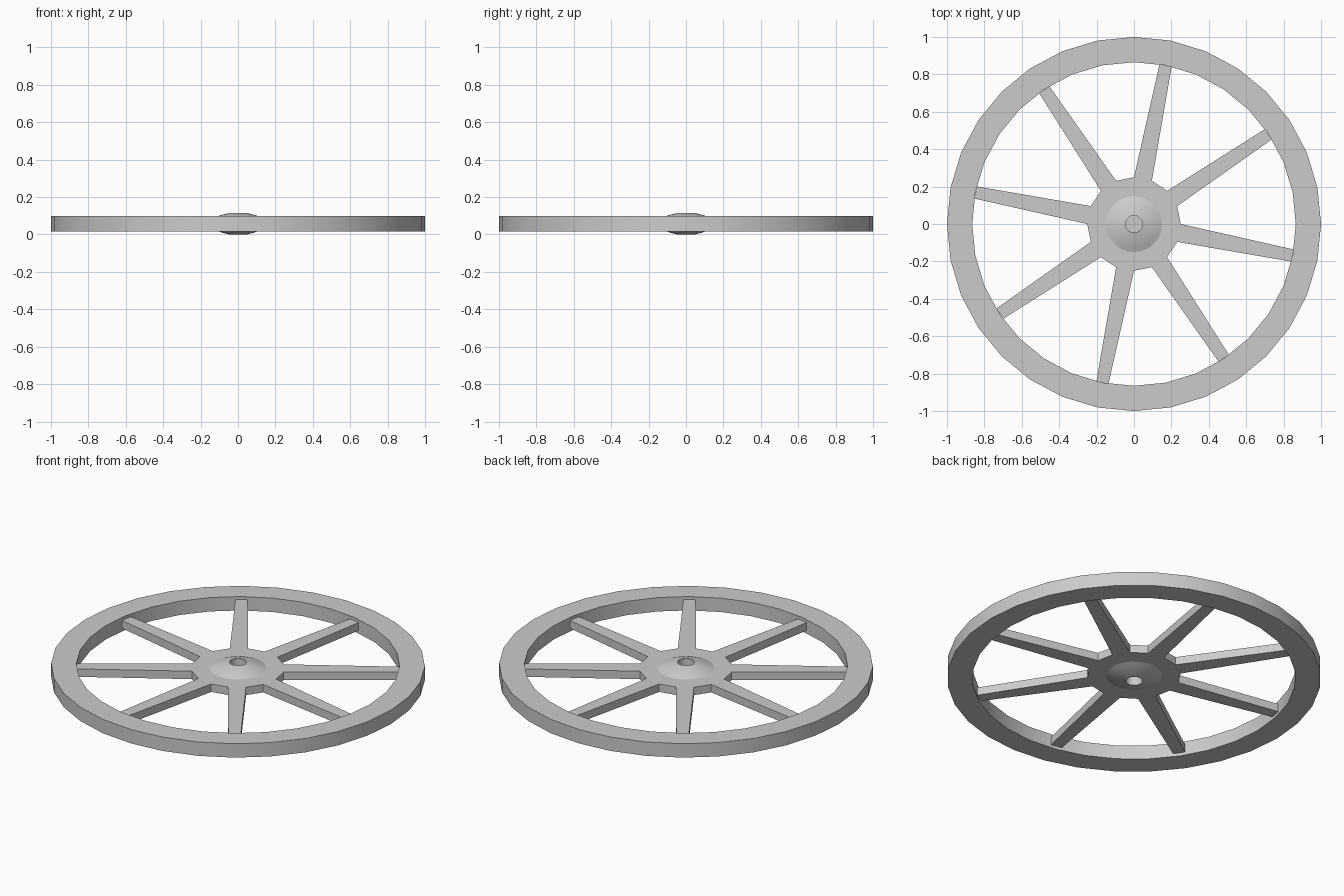
import bpy, bmesh
from math import cos, sin, pi, radians
from mathutils import Vector

cube = bpy.data.objects.get("Cube")
if cube:
    bpy.data.objects.remove(cube, do_unlink=True)

GREY = (0.6, 0.6, 0.6, 1)
grey = bpy.data.materials.new("plain grey")
grey.use_nodes = True
grey.diffuse_color = GREY
grey.node_tree.nodes["Principled BSDF"].inputs["Base Color"].default_value = GREY

MID = 0.0575      # mid plane of the wheel
HALF_RIM = 0.041
HALF_SPOKE = 0.0235
SPOKES = 8


def finish(name, bm, angle=30):
    bmesh.ops.remove_doubles(bm, verts=bm.verts, dist=1e-5)
    bmesh.ops.recalc_face_normals(bm, faces=bm.faces)
    mesh = bpy.data.meshes.new(name)
    bm.to_mesh(mesh)
    bm.free()
    mesh.materials.append(grey)
    ob = bpy.data.objects.new(name, mesh)
    bpy.context.collection.objects.link(ob)
    bpy.ops.object.select_all(action='DESELECT')
    ob.select_set(True)
    bpy.context.view_layer.objects.active = ob
    bpy.ops.object.shade_smooth_by_angle(angle=radians(angle))
    return ob


def lathe(name, profile, steps, closed):
    """Spin (radius, height) points about the wheel axis."""
    bm = bmesh.new()
    vs = [bm.verts.new((r, 0, z)) for r, z in profile]
    edges = [bm.edges.new(p) for p in zip(vs, vs[1:])]
    if closed:
        edges.append(bm.edges.new((vs[-1], vs[0])))
    bmesh.ops.spin(bm, geom=vs + edges, axis=(0, 0, 1), cent=(0, 0, 0),
                   angle=2 * pi, steps=steps, use_merge=True)
    return finish(name, bm)


# Rim: square-section ring
lathe("rim", [(r, MID + s * HALF_RIM) for r, s in
              ((1, -1), (1, 1), (0.865, 1), (0.865, -1))], 32, True)

# Spokes and hub plate: one star-shaped outline, extruded; the plate is open
# under the domes
bm = bmesh.new()
for side in (-1, 1):
    z = MID + side * HALF_SPOKE
    for k in range(SPOKES * 2):
        a0, a1 = k * pi / SPOKES, (k + 1) * pi / SPOKES
        corner = [Vector((0.25 * cos(a), 0.25 * sin(a), z)) for a in (a0, a1)]
        inner = [Vector((0.15 * cos(a), 0.15 * sin(a), z)) for a in (a0, a1)]
        bm.faces.new([bm.verts.new(p) for p in (*inner, corner[1], corner[0])])
        path = corner
        if k % 2:       # every other side carries a tapering spoke
            mid = (a0 + a1) / 2
            out = Vector((cos(mid), sin(mid), 0))
            across = Vector((-sin(mid), cos(mid), 0)) * 0.033
            tip = [out * 0.863 + Vector((0, 0, z)) + across * s for s in (-1, 1)]
            path = [corner[0], *tip, corner[1]]
            bm.faces.new([bm.verts.new(p) for p in path])
        if side == 1:   # side walls
            drop = Vector((0, 0, -2 * HALF_SPOKE))
            for p, q in zip(path, path[1:]):
                bm.faces.new([bm.verts.new(v) for v in (p, q, q + drop, p + drop)])
finish("hub_plate_and_spokes", bm)

# Domed hub caps with a blind axle hole on each side
dome = [(0.15, HALF_SPOKE), (0.125, 0.034), (0.1, 0.043), (0.073, 0.051),
        (0.045, 0.0575), (0.045, 0.004), (0, 0.004)]
for name, side in (("hub_dome_top", 1), ("hub_dome_bottom", -1)):
    lathe(name, [(r, MID + side * h) for r, h in dome], 32, False)
